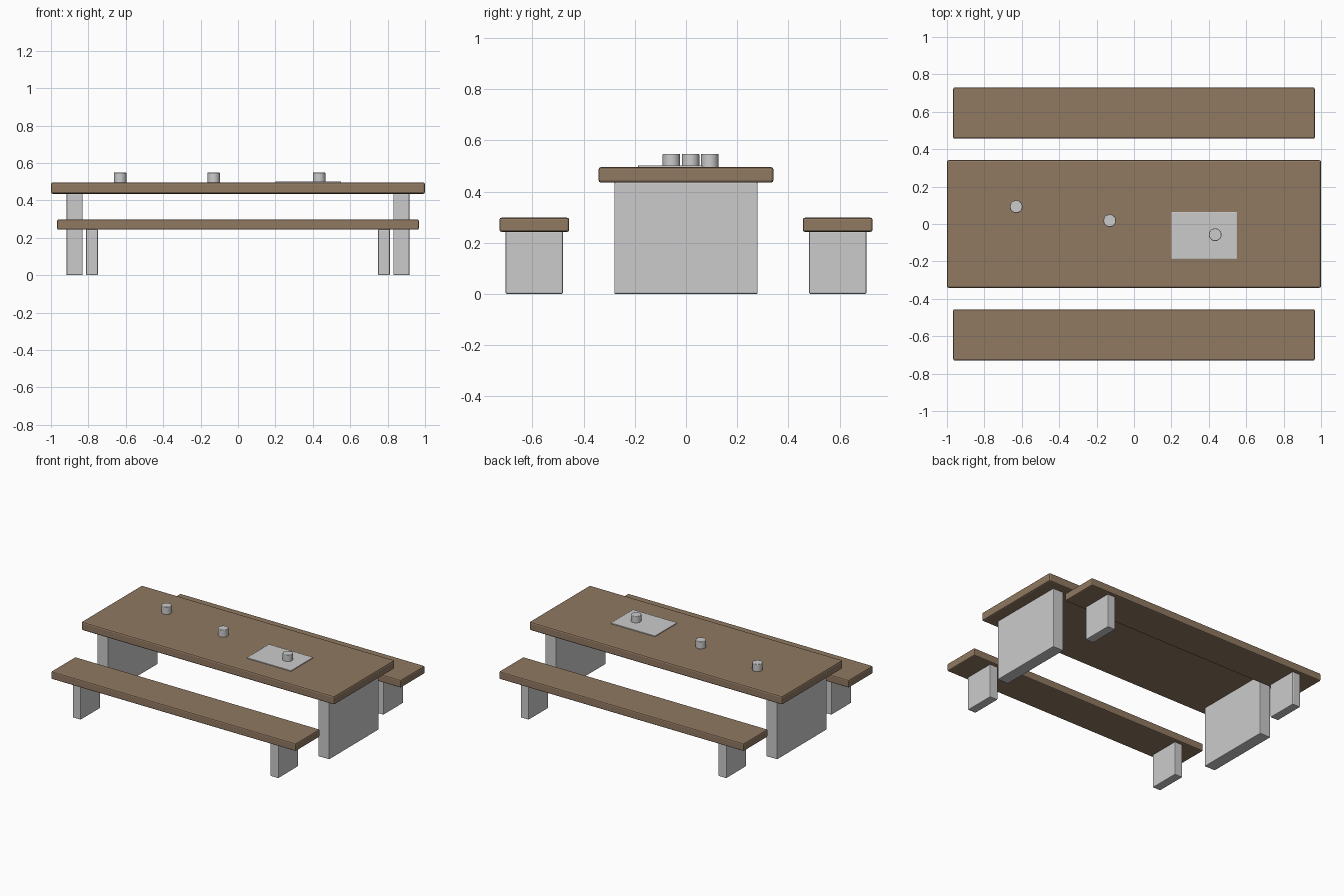
import bpy

if "Cube" in bpy.data.objects:
    bpy.data.objects.remove(bpy.data.objects["Cube"])

wood = bpy.data.materials.new("wood")
wood.diffuse_color = (0.28, 0.19, 0.12, 1)
wood.use_nodes = True
wood.node_tree.nodes["Principled BSDF"].inputs["Base Color"].default_value = wood.diffuse_color


def finish(ob, name, bevel, mat=None):
    ob.name = name
    bpy.ops.object.transform_apply(location=False, rotation=False, scale=True)
    if bevel:
        mod = ob.modifiers.new("soft_edges", 'BEVEL')
        mod.width = bevel
        mod.segments = 2
        mod.limit_method = 'ANGLE'
    if mat:
        ob.data.materials.append(mat)
    return ob


def box(name, x, y, z, bevel, mat=None):
    """Bevelled box from (min, max) ranges on each axis."""
    bpy.ops.mesh.primitive_cube_add(size=1, location=[sum(r) / 2 for r in (x, y, z)])
    ob = bpy.context.object
    ob.scale = [r[1] - r[0] for r in (x, y, z)]
    return finish(ob, name, bevel, mat)


def span(centre, size):
    return (centre - size / 2, centre + size / 2)


# Table top and its slab legs
box("table_top", (-1, 1), (-0.342, 0.342), (0.435, 0.496), 0.01, wood)
for side, sx in (("left", -1), ("right", 1)):
    box(f"table_leg_{side}", span(sx * 0.874, 0.086), (-0.28, 0.28), (0, 0.437), 0.005)

# Benches on both sides
for row, sy in (("front", -1), ("back", 1)):
    box(f"bench_seat_{row}", (-0.967, 0.967), span(sy * 0.593, 0.273), (0.243, 0.298), 0.008, wood)
    for side, sx in (("left", -1), ("right", 1)):
        box(f"bench_leg_{row}_{side}", span(sx * 0.781, 0.063), span(sy * 0.593, 0.224),
            (0, 0.245), 0.005)

# Flat sheet lying on the table
box("sheet", (0.2, 0.55), (-0.187, 0.064), (0.495, 0.502), 0.0015)

# Cups in a diagonal row
for i, (x, y) in enumerate(((-0.63, 0.093), (-0.13, 0.018), (0.434, -0.057))):
    bpy.ops.mesh.primitive_cylinder_add(vertices=24, radius=0.034, depth=0.054,
                                        location=(x, y, 0.521))
    finish(bpy.context.object, f"cup_{i + 1}", 0.003)
    bpy.ops.object.shade_smooth_by_angle()
